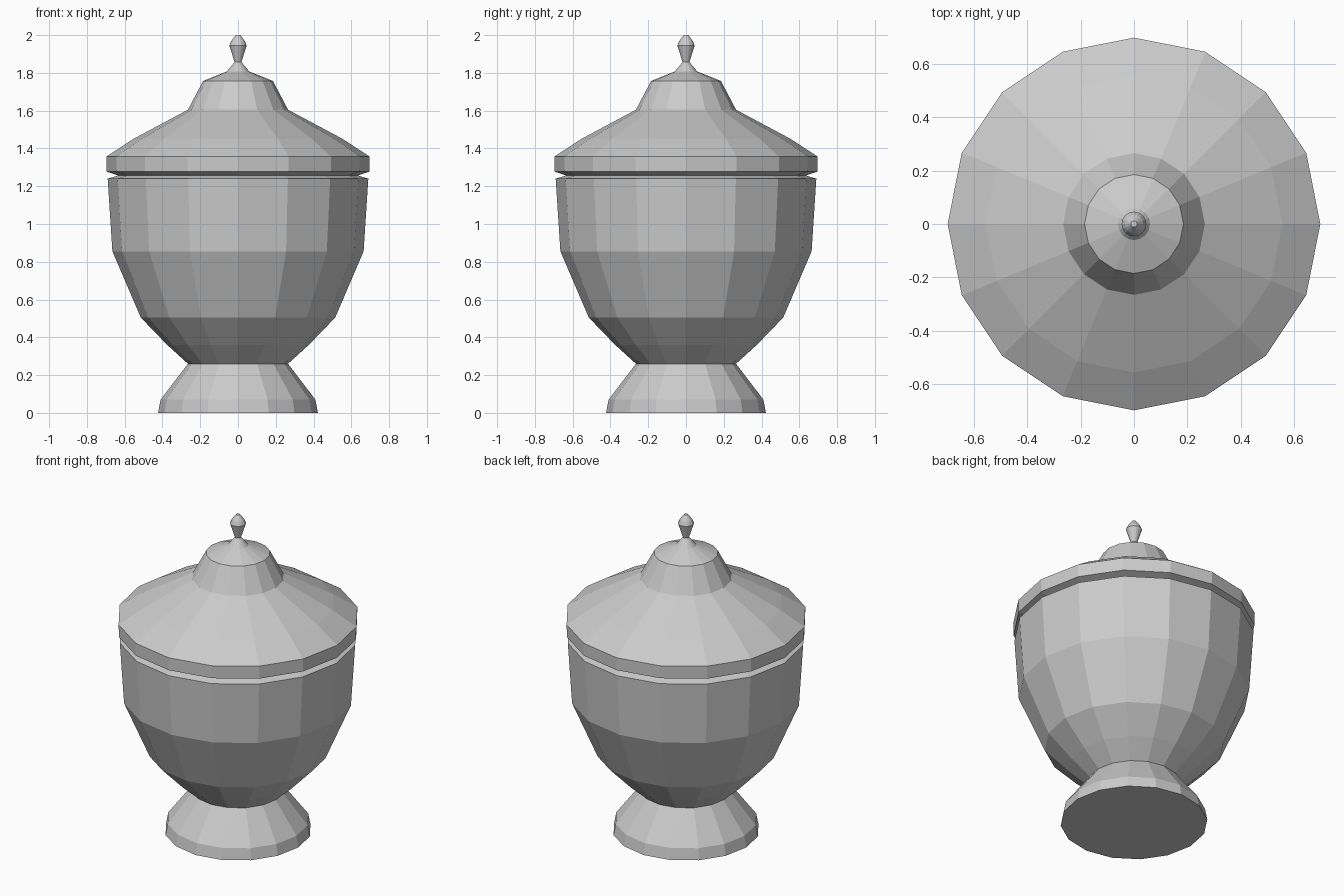
import bpy
import bmesh
from math import cos, sin, tau

SIDES = 16

cube = bpy.data.objects.get("Cube")
if cube:
    bpy.data.objects.remove(cube, do_unlink=True)

# Single stone colour
stone = bpy.data.materials.new("grey stone")
stone.use_nodes = True
colour = (0.6, 0.6, 0.6, 1)
stone.diffuse_color = colour
stone.node_tree.nodes["Principled BSDF"].inputs["Base Color"].default_value = colour


def lathe(name, profile, cap_bottom=False, cap_top=False):
    """Turn a bottom-to-top (radius, height) profile into a faceted solid."""
    bm = bmesh.new()
    rings = [[bm.verts.new((r * cos(tau * i / SIDES), r * sin(tau * i / SIDES), z))
              for i in range(SIDES)] for r, z in profile]
    for low, high in zip(rings, rings[1:]):
        for i in range(SIDES):
            j = (i + 1) % SIDES
            bm.faces.new((low[i], low[j], high[j], high[i]))
    if cap_bottom:
        bm.faces.new(rings[0][::-1])
    if cap_top:
        bm.faces.new(rings[-1])
    mesh = bpy.data.meshes.new(name)
    bm.to_mesh(mesh)
    bm.free()
    mesh.materials.append(stone)
    obj = bpy.data.objects.new(name, mesh)
    bpy.context.collection.objects.link(obj)
    return obj


# Flared foot
lathe("foot", [(0.423, 0), (0.41, 0.07), (0.265, 0.26)], cap_bottom=True)

# Bowl with its rim turned in below the lid
lathe("bowl", [(0.265, 0.26), (0.375, 0.36), (0.515, 0.505), (0.665, 0.855),
               (0.69, 1.24), (0.635, 1.257)])

# Lid with a vertical band, sloping roof and raised crown
lathe("lid", [(0.635, 1.257), (0.695, 1.277), (0.697, 1.357), (0.555, 1.45),
              (0.265, 1.605), (0.185, 1.757), (0.06, 1.807), (0.018, 1.857)])

# Finial knob
lathe("finial", [(0.018, 1.857), (0.046, 1.945), (0.035, 1.97), (0.012, 2.0)],
      cap_top=True)
